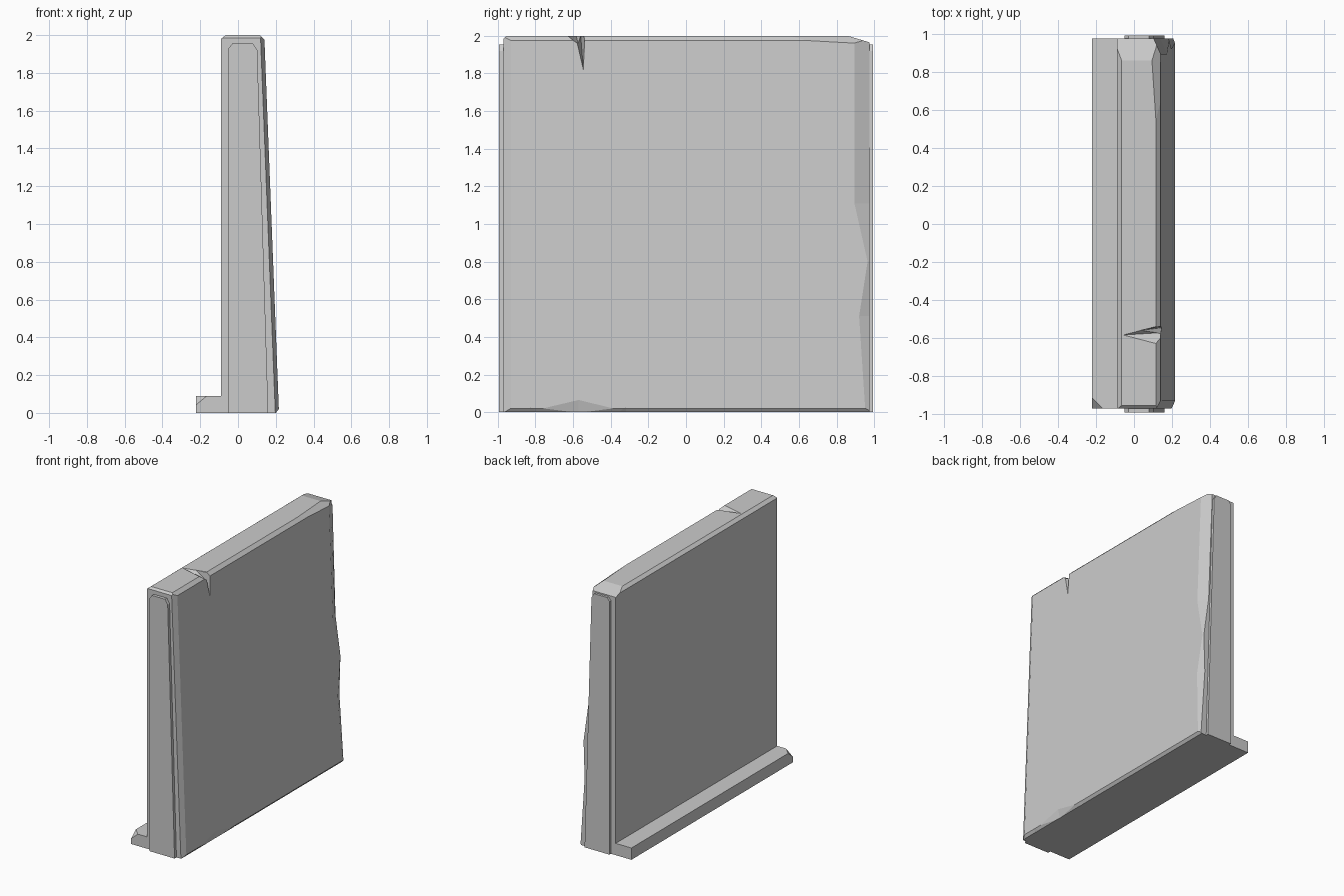
import bpy, bmesh
from mathutils import Vector

if "Cube" in bpy.data.objects:
    bpy.data.objects.remove(bpy.data.objects["Cube"])

Y0, Y1 = -0.97, 0.975          # slab ends


def face_x(z):
    """x of the battered (sloping) wall face at height z"""
    return 0.217 - 0.077 * z / 1.975


def finish(name, bm):
    bmesh.ops.recalc_face_normals(bm, faces=bm.faces)
    me = bpy.data.meshes.new(name)
    bm.to_mesh(me)
    bm.free()
    ob = bpy.data.objects.new(name, me)
    bpy.context.collection.objects.link(ob)
    return ob


def prism(name, profile, y0, y1, planes=()):
    """Extrude an xz profile along y, then trim it with (point, normal) planes"""
    bm = bmesh.new()
    f = bm.faces.new([bm.verts.new((x, y0, z)) for x, z in profile])
    ext = bmesh.ops.extrude_face_region(bm, geom=[f])["geom"]
    bmesh.ops.translate(bm, vec=(0, y1 - y0, 0),
                        verts=[g for g in ext if isinstance(g, bmesh.types.BMVert)])
    for co, no in planes:
        bmesh.ops.bisect_plane(bm, geom=bm.verts[:] + bm.edges[:] + bm.faces[:],
                               plane_co=co, plane_no=Vector(no).normalized(), clear_outer=True)
        bmesh.ops.holes_fill(bm, edges=[e for e in bm.edges if e.is_boundary])
    return finish(name, bm)


def hull(name, pts):
    bm = bmesh.new()
    for p in pts:
        bm.verts.new(p)
    bmesh.ops.convex_hull(bm, input=bm.verts[:])
    return finish(name, bm)


def edge_cutter(name, stations):
    """Loft triangles along an edge; each station is (start, end, outer corner)"""
    bm = bmesh.new()
    rings = []
    for a, b, c in stations:
        a, b = Vector(a), Vector(b)
        d = (a - b) * 0.4
        rings.append([bm.verts.new(p) for p in (a + d, b - d, c)])
    for r, s in zip(rings, rings[1:]):
        for i in range(3):
            j = (i + 1) % 3
            bm.faces.new((r[i], r[j], s[j], s[i]))
    bm.faces.new(rings[0])
    bm.faces.new(rings[-1])
    bmesh.ops.triangulate(bm, faces=bm.faces[:])
    return finish(name, bm)


def cut(ob, cutter):
    cutter.hide_render = True
    mod = ob.modifiers.new("chip", "BOOLEAN")
    mod.operation, mod.solver, mod.object = "DIFFERENCE", "EXACT", cutter
    bpy.context.view_layer.objects.active = ob
    bpy.ops.object.modifier_apply(modifier=mod.name)
    bpy.data.objects.remove(cutter)


# Main slab with trimmed ends
slab = prism("wall_slab",
             [(-0.09, 0), (0.2, 0), (face_x(0.02), 0.02), (0.14, 1.975),
              (0.115, 2.0), (-0.065, 2.0), (-0.09, 1.98)],
             Y0, Y1,
             [((0, 0.86, 2.0), (0, 0.29, 0.96)),
              ((0, -0.955, 2.0), (0, -0.7, 0.7)),
              ((0.14, -0.93, 1.975), (0.89, -0.45, 0.035)),
              ((0.115, 0.55, 2.0), (0.6, 0.04, 0.75))])

# Worn vertical back edge
wear = []
for z, w in [(2.1, 0.08), (1.11, 0.08), (0.8, 0.01), (0.51, 0.055), (-0.1, 0.015)]:
    x = face_x(z)
    wear.append(((x, Y1 - w, z), (x - 0.45 * w, Y1, z), (x + 0.1, Y1 + 0.1, z)))
cut(slab, edge_cutter("edge_cutter", wear))

# Chip along the bottom edge
chip = []
for y, h in [(-0.83, 0.021), (-0.57, 0.065), (-0.32, 0.021)]:
    chip.append(((face_x(h), y, h), (0.198, y, 0), (0.3, y, -0.1)))
cut(slab, edge_cutter("bottom_cutter", chip))

# Notch in the top edge: broad shallow flake and a narrow crack
cut(slab, hull("flake_cutter", [(-0.07, -0.585, 2.003), (0.16, -0.67, 2.02),
                                (0.16, -0.51, 2.02), (0.17, -0.57, 1.95)]))
cut(slab, hull("crack_cutter", [(0.03, -0.56, 2.01), (0.17, -0.6, 2.02),
                                (0.17, -0.53, 2.02), (0.153, -0.545, 1.81)]))

# Raised panels on both ends
panel = [(-0.05, 0), (0.16, 0), (0.102, 1.92), (0.08, 1.955), (-0.03, 1.955), (-0.05, 1.93)]
prism("front_end_panel", panel, -0.993, Y0)
prism("back_end_panel", panel, Y1, 0.993)

# Foot ledge with a broken front corner
prism("foot_ledge", [(-0.222, 0), (-0.09, 0), (-0.09, 0.09), (-0.222, 0.09)], Y0, Y1,
      [((-0.165, -0.97, 0.09), (-0.5, -0.5, 0.6))])
